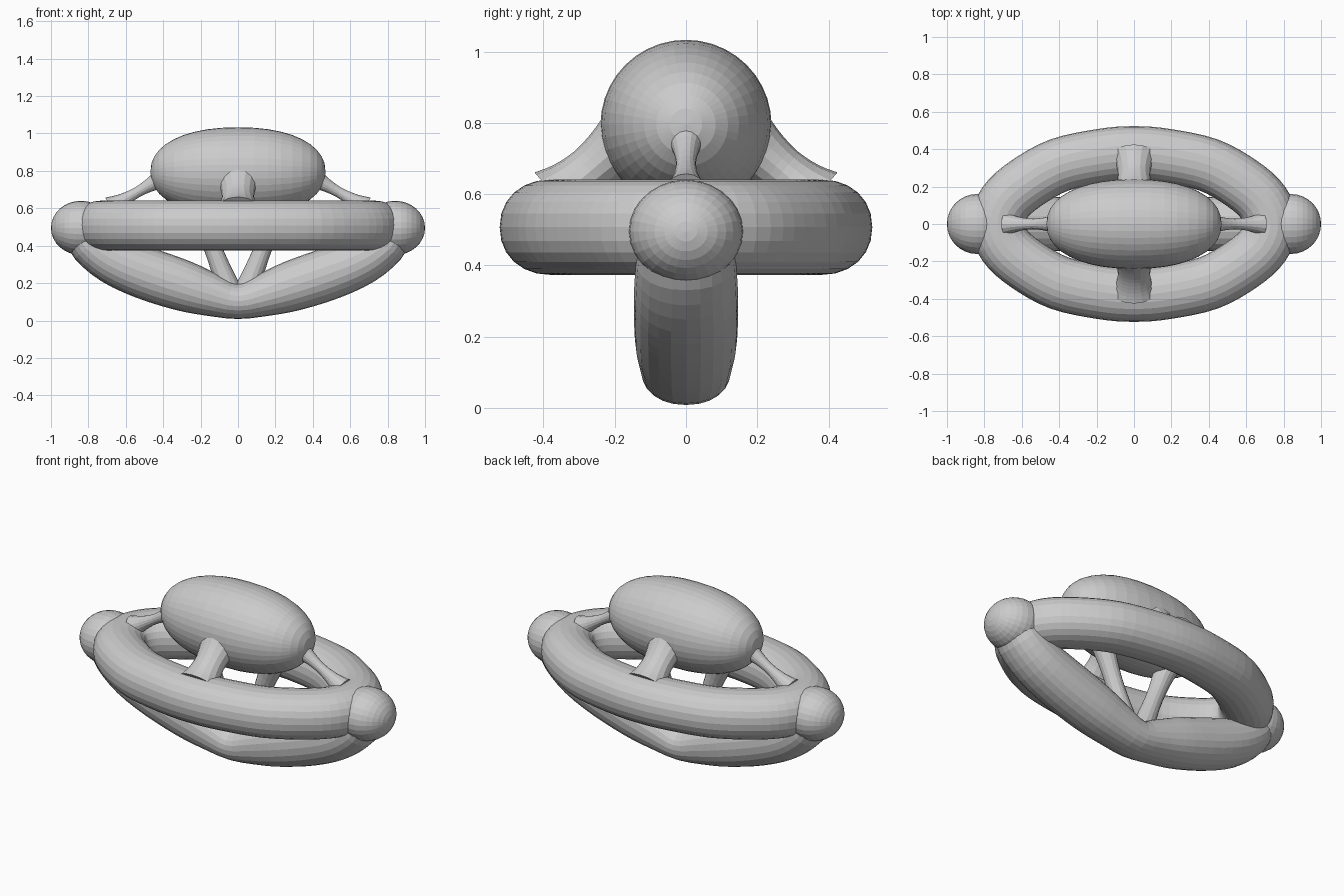
import bpy, bmesh, math
from mathutils import Vector

if "Cube" in bpy.data.objects:
    bpy.data.objects.remove(bpy.data.objects["Cube"])


def finish(bm, name):
    bmesh.ops.recalc_face_normals(bm, faces=bm.faces)
    me = bpy.data.meshes.new(name)
    bm.to_mesh(me)
    bm.free()
    ob = bpy.data.objects.new(name, me)
    bpy.context.collection.objects.link(ob)
    return ob


def spow(v, p):
    return math.copysign(abs(v) ** p, v)


def smooth_path(pts, steps, closed):
    """Catmull-Rom through tuples of any length."""
    n = len(pts)
    get = (lambda i: pts[i % n]) if closed else (lambda i: pts[max(0, min(n - 1, i))])
    out = []
    for i in range(n if closed else n - 1):
        a, b, c, d = (get(i + k) for k in (-1, 0, 1, 2))
        for s in range(steps):
            t = s / steps
            out.append([0.5 * (2 * q + (r - p) * t + (2 * p - 5 * q + 4 * r - w) * t * t
                               + (3 * q - p - 3 * r + w) * t ** 3)
                        for p, q, r, w in zip(a, b, c, d)])
    if not closed:
        out.append(list(pts[-1]))
    return out


def loft(name, pts, up, steps=4, sides=24, closed=False, power=1.0):
    """Tube along (x, y, z, side radius, up radius) points; 'up' is a fixed section axis."""
    path = smooth_path(pts, steps, closed)
    n = len(path)
    bm = bmesh.new()
    rings = []
    for i, p in enumerate(path):
        a = path[(i - 1) % n] if closed else path[max(i - 1, 0)]
        b = path[(i + 1) % n] if closed else path[min(i + 1, n - 1)]
        tan = (Vector(b[:3]) - Vector(a[:3])).normalized()
        side = tan.cross(up).normalized()
        ring = []
        for k in range(sides):
            ang = 2 * math.pi * k / sides
            ring.append(bm.verts.new(Vector(p[:3]) + side * p[3] * spow(math.cos(ang), power)
                                     + up * p[4] * spow(math.sin(ang), power)))
        rings.append(ring)
    for i in range(n if closed else n - 1):
        r, s = rings[i], rings[(i + 1) % n]
        for k in range(sides):
            j = (k + 1) % sides
            bm.faces.new((r[k], r[j], s[j], s[k]))
    if not closed:
        bm.faces.new(rings[0])
        bm.faces.new(rings[-1])
    return finish(bm, name)


def ellipsoid(name, centre, radii, power=1.0, u=40, v=20):
    """UV sphere with poles along x, optionally squared off."""
    bm = bmesh.new()
    bmesh.ops.create_uvsphere(bm, u_segments=u, v_segments=v, radius=1)
    for w in bm.verts:
        x, y, z = w.co.z, w.co.x, w.co.y
        rho = math.hypot(y, z)
        f = spow(rho, power) / rho if rho > 1e-6 else 0
        w.co = Vector((spow(x, power) * radii[0], y * f * radii[1], z * f * radii[2])) + Vector(centre)
    return finish(bm, name)


def strut(name, start, end, up, mid, flare0, flare1, wide=1.0):
    """Rod that flares where it meets its neighbours."""
    a, b = Vector(start), Vector(end)
    pts = []
    for t, r in ((0, flare0), (0.22, (mid * 2 + flare0) / 3), (0.5, mid),
                 (0.78, (mid * 2 + flare1) / 3), (1, flare1)):
        pts.append((*a.lerp(b, t), r, r * wide))
    loft(name, pts, Vector(up), steps=3, sides=16)


# main horizontal ring, one quarter mirrored round
quarter = [(0, .378), (.17, .365), (.40, .315), (.58, .215), (.69, .115), (.73, 0)]
half = quarter + [(x, -y) for x, y in quarter[-2::-1]]
loop = half + [(-x, y) for x, y in half[-2:0:-1]]
loft("main_ring", [(x, y, .507, .145, .134) for x, y in loop], Vector((0, 0, 1)),
     closed=True, power=.93)

# lower keel arch: in-plane radius and width
keel = [(0, .103, .095, .125), (.15, .140, .117, .133), (.30, .188, .136, .143),
        (.50, .255, .14, .146), (.67, .325, .13, .146), (.79, .41, .115, .14), (.83, .48, .10, .13)]
arch = [(-x, 0, z, r, w) for x, z, r, w in keel[:0:-1]] + [(x, 0, z, r, w) for x, z, r, w in keel]
loft("keel_arch", arch, Vector((0, 1, 0)), steps=3, power=.93)

# upper body
ellipsoid("body", (0, 0, .795), (.468, .24, .238), power=.9)

for s, tag in ((-1, "a"), (1, "b")):
    # rounded end bosses
    ellipsoid("end_boss_" + tag, (s * .84, 0, .495), (.16, .16, .145), u=28, v=16)
    # thin braces from body tips to ring
    strut("end_brace_" + tag, (s * .40, 0, .765), (s * .68, 0, .605), (0, 1, 0), .028, .06, .06)
    # broad pillars from body sides to ring
    strut("side_pillar_" + tag, (0, s * .18, .74), (0, s * .36, .585), (1, 0, 0), .072, .09, .10, 1.2)
    # V braces from keel up to body
    strut("v_brace_" + tag, (s * .05, 0, .17), (s * .24, 0, .66), (0, 1, 0), .048, .065, .075)
